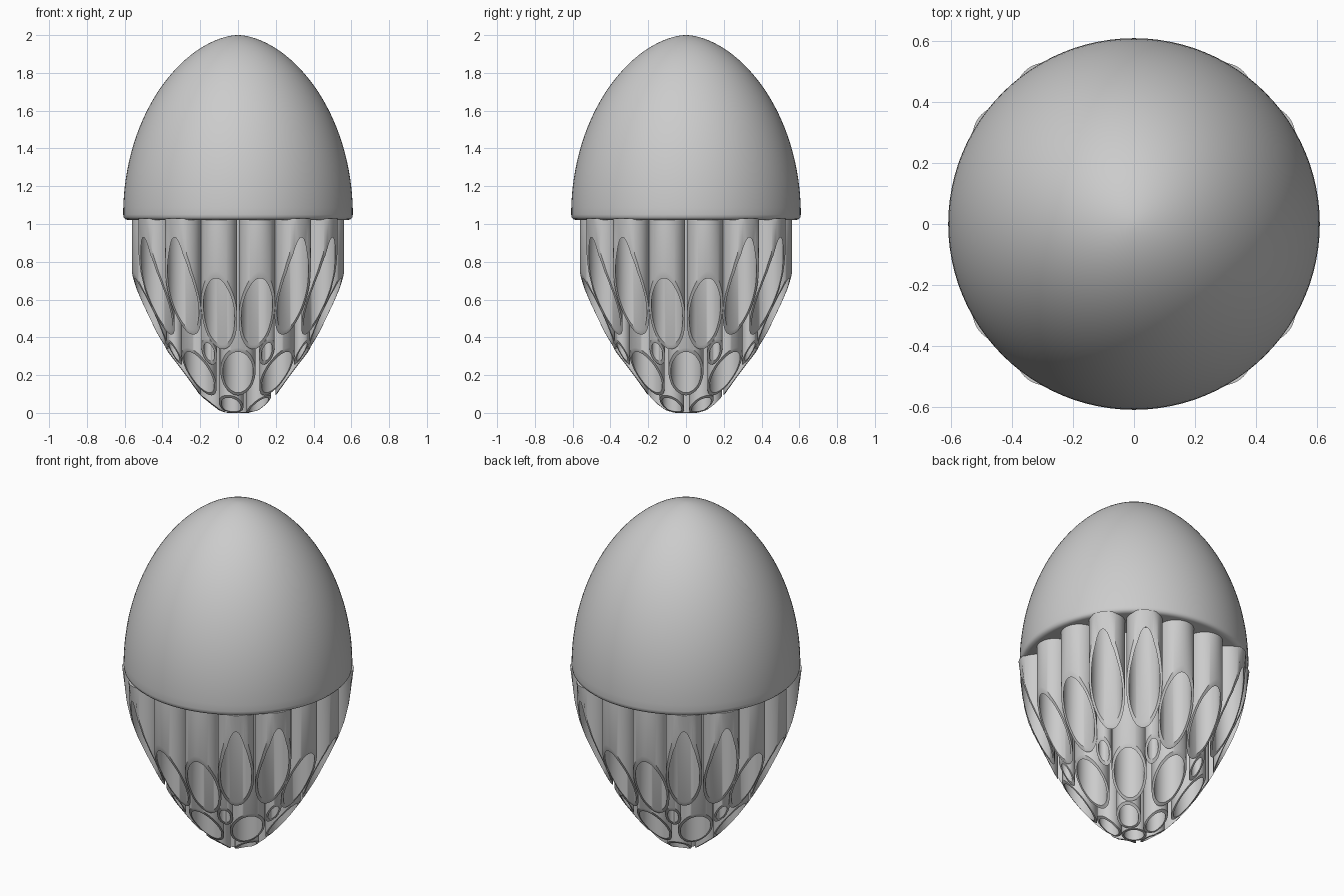
import bpy, bmesh, math

if "Cube" in bpy.data.objects:
    bpy.data.objects.remove(bpy.data.objects["Cube"])

TOP = 1.03          # tubes end just inside the underside of the dome
WALL = 0.013

# Egg outline of the lower half: (radius, height)
EGG = [(0, 0), (0.06, 0.0), (0.11, 0.015), (0.15, 0.045), (0.2, 0.095), (0.25, 0.15),
       (0.3, 0.215), (0.35, 0.288), (0.39, 0.355), (0.43, 0.425), (0.5, 0.57),
       (0.54, 0.66), (0.57, 0.745), (0.592, 0.84), (0.603, 0.93), (0.608, 1.03), (0.7, 2.0)]


def egg_z(r):
    for (r0, z0), (r1, z1) in zip(EGG, EGG[1:]):
        if r <= r1:
            return min(TOP, z0 + (z1 - z0) * (r - r0) / (r1 - r0))
    return TOP


def finish(name, bm, angle=35):
    bmesh.ops.recalc_face_normals(bm, faces=bm.faces)
    me = bpy.data.meshes.new(name)
    bm.to_mesh(me)
    bm.free()
    ob = bpy.data.objects.new(name, me)
    bpy.context.collection.objects.link(ob)
    bpy.ops.object.select_all(action='DESELECT')
    bpy.context.view_layer.objects.active = ob
    ob.select_set(True)
    bpy.ops.object.shade_smooth_by_angle(angle=math.radians(angle))
    return ob


def tube(bm, ring_r, az_deg, r, n=64):
    """Upright thin-walled tube whose lower end follows the egg outline."""
    a = math.radians(az_deg)
    cx, cy = ring_r * math.cos(a), ring_r * math.sin(a)
    cols = []
    for rad in (r, r - WALL):
        col = []
        for i in range(n):
            t = a + 2 * math.pi * i / n
            x, y = cx + rad * math.cos(t), cy + rad * math.sin(t)
            z = egg_z(math.hypot(x, y))
            col.append((bm.verts.new((x, y, z)), bm.verts.new((x, y, TOP)), z >= TOP))
        cols.append(col)
    outer, inner = cols
    for i in range(n):
        j = (i + 1) % n
        for c in cols:
            if not (c[i][2] and c[j][2]):
                bm.faces.new((c[i][0], c[j][0], c[j][1], c[i][1]))
        for k in (0, 1):
            bm.faces.new((outer[i][k], inner[i][k], inner[j][k], outer[j][k]))


def ring(name, specs):
    bm = bmesh.new()
    for s in specs:
        tube(bm, *s)
    finish(name, bm)


# Outer tubes: a pair by each axis, and a pair by each diagonal
A_R, A_ANG = math.hypot(0.1, 0.465), math.degrees(math.atan2(0.1, 0.465))
quads = [90 * k for k in range(4)]
ring("outer_axis_tubes", [(A_R, q + s * A_ANG, 0.096) for q in quads for s in (-1, 1)])
ring("outer_diagonal_tubes", [(0.52, q + 45 + s * 11.1, 0.096) for q in quads for s in (-1, 1)])

# Middle ring, small filler tubes and bottom cluster
ring("middle_tubes", [(0.291, 45 * k, 0.093) for k in range(8)])
ring("filler_tubes", [(0.37, q + s * 24.3, 0.042) for q in quads for s in (-1, 1)])
ring("bottom_tubes", [(0.133, 38 + 72 * k, 0.065) for k in range(5)])
ring("centre_tube", [(0.0, 0, 0.066)])

# Dome: lathed half egg with a small rounded lip and flat underside
prof = [(0, 1.022), (0.585, 1.022), (0.598, 1.026), (0.606, 1.036)]
for i in range(41):
    s = math.sin(math.pi / 2 * i / 40)
    prof.append((0.608 * max(0, 1 - s * s) ** 0.57, 1.05 + 0.95 * s))
bm = bmesh.new()
N = 96
rows = []
for r, z in prof:
    if r < 1e-5:
        rows.append([bm.verts.new((0, 0, z))] * N)
    else:
        rows.append([bm.verts.new((r * math.cos(2 * math.pi * i / N),
                                   r * math.sin(2 * math.pi * i / N), z)) for i in range(N)])
for lo, hi in zip(rows, rows[1:]):
    for i in range(N):
        j = (i + 1) % N
        bm.faces.new(list(dict.fromkeys((lo[i], lo[j], hi[j], hi[i]))))
finish("dome", bm, 50)
